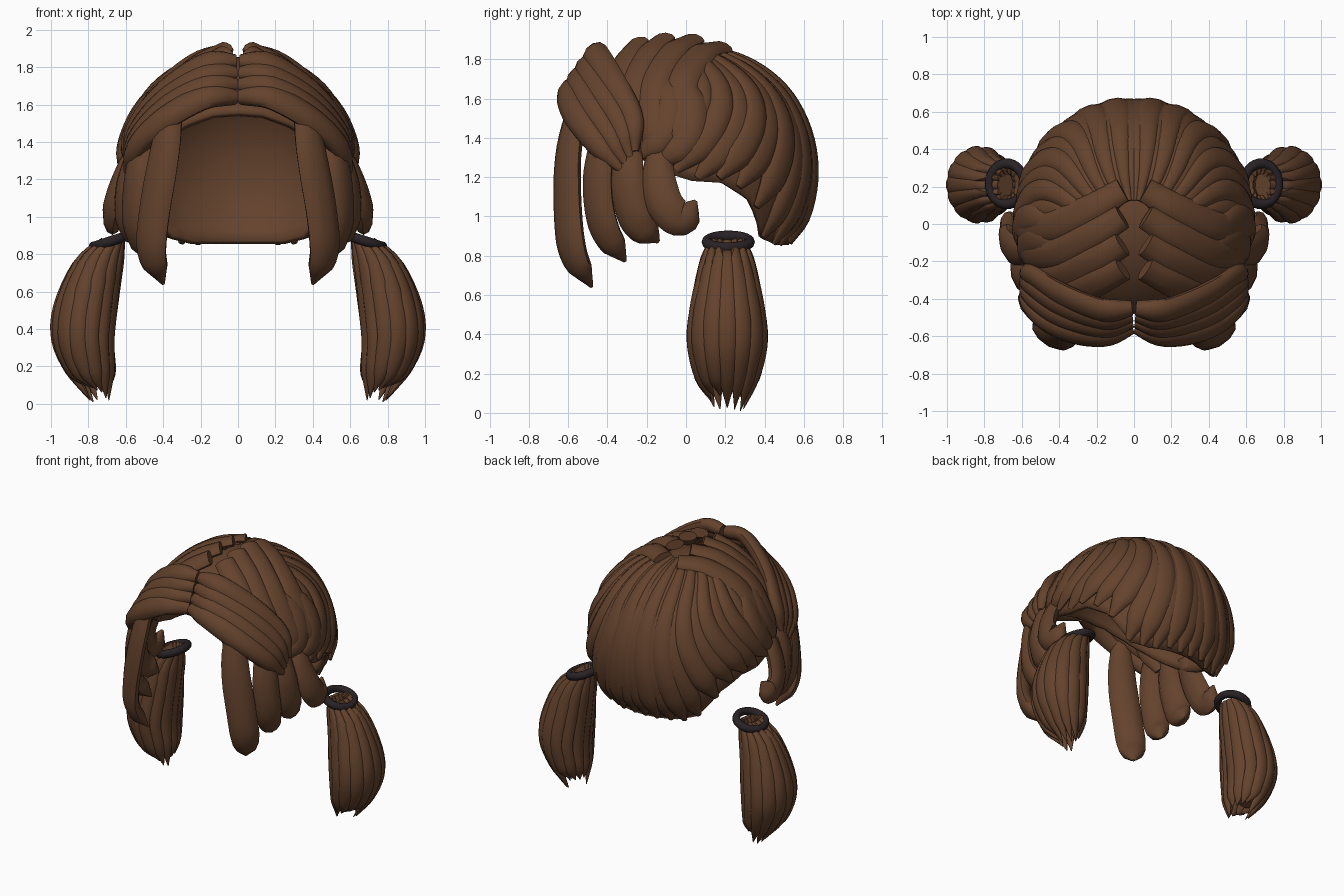
import bpy, bmesh, random
from math import sin, cos, pi, radians, acos
from mathutils import Vector as V

random.seed(4)
if "Cube" in bpy.data.objects:
    bpy.data.objects.remove(bpy.data.objects["Cube"])

HEAD = V((0, 0.03, 1.22))
RADII = V((0.615, 0.61, 0.64))


def material(name, rgb):
    m = bpy.data.materials.new(name)
    m.use_nodes = True
    m.diffuse_color = (*rgb, 1)
    b = m.node_tree.nodes["Principled BSDF"]
    b.inputs["Base Color"].default_value = (*rgb, 1)
    b.inputs["Roughness"].default_value = 0.7
    return m


BROWN = material("hair brown", (0.127, 0.055, 0.026))
DARK = material("band dark", (0.022, 0.016, 0.019))


def lerp_list(vals, u):
    f = min(max(u, 0), 1) * (len(vals) - 1)
    i = min(int(f), len(vals) - 2)
    return vals[i] + (vals[i + 1] - vals[i]) * (f - i)


def spline(pts, n):
    """Smooth path through the points."""
    p = [V(q) for q in pts]
    p = [2 * p[0] - p[1]] + p + [2 * p[-1] - p[-2]]
    out = []
    for k in range(n + 1):
        f = k / n * (len(p) - 3)
        i = min(int(f), len(p) - 4)
        t = f - i
        a, b, c, d = p[i:i + 4]
        out.append(0.5 * (2 * b + (c - a) * t + (2 * a - 5 * b + 4 * c - d) * t * t
                          + (3 * b - a - 3 * c + d) * t ** 3))
    return out


def from_head(p):
    return p - HEAD


def lock(bm, pts, w, t, taper, out=from_head, n=20, sides=10):
    """Flattened tapered strand, its flat side facing along out(p)."""
    path = spline(pts, n)
    rings = []
    for k, p in enumerate(path):
        tan = (path[min(k + 1, n)] - path[max(k - 1, 0)]).normalized()
        side = tan.cross(out(p)).normalized()
        up = side.cross(tan)
        s = lerp_list(taper, k / n)
        th = min(1, s * 1.3)
        rings.append([bm.verts.new(p + side * w * s * cos(a) + up * t * th * sin(a))
                      for a in (2 * pi * j / sides for j in range(sides))])
    for r, q in zip(rings, rings[1:]):
        for j in range(sides):
            bm.faces.new((r[j], r[(j + 1) % sides], q[(j + 1) % sides], q[j]))
    bm.faces.new(rings[0])
    bm.faces.new(rings[-1])


def finish(name, bm, mirror=True):
    bmesh.ops.recalc_face_normals(bm, faces=bm.faces)
    me = bpy.data.meshes.new(name)
    bm.to_mesh(me)
    bm.free()
    ob = bpy.data.objects.new(name, me)
    bpy.context.collection.objects.link(ob)
    me.materials.append(BROWN)
    style(ob, mirror)
    return ob


def style(ob, mirror):
    bpy.ops.object.select_all(action="DESELECT")
    ob.select_set(True)
    bpy.context.view_layer.objects.active = ob
    bpy.ops.object.shade_smooth_by_angle(angle=radians(50))
    if mirror:
        ob.modifiers.new("mirror", "MIRROR").use_mirror_merge = False


def on_head(az, theta, s=1.0):
    """Point on the head; azimuth 0 is the front, theta is from the crown."""
    return HEAD + s * V((RADII.x * sin(theta) * sin(az),
                         -RADII.y * sin(theta) * cos(az), RADII.z * cos(theta)))


def push_out(p, s):
    d = V(p) - HEAD
    norm = V((d.x / RADII.x, d.y / RADII.y, d.z / RADII.z)).length
    return HEAD + d * (s / norm)


def hairline(az):
    """Lowest theta of the cap, every 15 degrees from front to back."""
    a = abs((az + pi) % (2 * pi) - pi)
    z = lerp_list([1.56, 1.55, 1.5, 1.42, 1.32, 1.23, 1.18, 1.17, 1.08,
                   0.88, 0.85, 0.85, 0.85], a / pi)
    return acos((z - HEAD.z) / RADII.z)


# Smooth scalp shell under the strands
bm = bmesh.new()
COLS, ROWS = 72, 18
top = bm.verts.new(on_head(0, 0, 0.99))
grid = [[bm.verts.new(on_head(2 * pi * c / COLS,
                              hairline(2 * pi * c / COLS) * r / ROWS, 0.99))
         for c in range(COLS)] for r in range(1, ROWS + 1)]
for c in range(COLS):
    d = (c + 1) % COLS
    bm.faces.new((top, grid[0][c], grid[0][d]))
    for a, b in zip(grid, grid[1:]):
        bm.faces.new((a[c], b[c], b[d], a[d]))
scalp = finish("scalp_shell", bm, mirror=False)
solid = scalp.modifiers.new("thickness", "SOLIDIFY")
solid.thickness = 0.035
solid.offset = -1

# Strands combed from the crown, bowed backward over the sides
bm = bmesh.new()
COUNT = 11
for i in range(COUNT):
    az = radians(72 + 103 * i / (COUNT - 1))
    end = hairline(az) + random.uniform(-0.05, 0.01)
    swing = radians(26) * max(0, sin(az))
    pts, taper = [], []
    for k in range(9):
        u = k / 8
        th = 0.16 + (end - 0.16) * u
        pts.append(on_head(az + swing * sin(pi * u), th, 0.995 + 0.016 * (i % 2)))
        taper.append(max(0.12, sin(th)) * (1, 0.25)[k == 8])
    lock(bm, pts, 0.08, 0.036, taper, n=26)
finish("back_strands", bm)

# Overlapping crown strands, laid in a herringbone along the parting
bm = bmesh.new()
for i in range(4):
    f = i / 3
    y, z = -0.25 + 0.43 * f, 1.9 - 0.05 * f
    raw = [(0.06, y, z), (0.22, y - 0.1, z - 0.05), (0.4, y - 0.19, z - 0.2),
           (0.53, y - 0.2, z - 0.4), (0.59, y - 0.23 + 0.08 * (1 - f), 1.32)]
    start = 1.13 - 0.1 * f
    pts = [push_out(p, start + (1.02 - start) * k / 4) for k, p in enumerate(raw)]
    lock(bm, pts, 0.084, 0.034, [0.8, 0.9, 1, 1, 0.9, 0.35])
finish("crown_strands", bm)

# Swept fringe, a fan of strands from the parting to the temple
bm = bmesh.new()
for i in range(4):
    f = i / 3
    lock(bm, [(0.01, -0.55 + 0.1 * f, 1.64 + 0.19 * f),
              (0.17, -0.6 + 0.14 * f, 1.64 + 0.18 * f),
              (0.38, -0.57 + 0.19 * f, 1.53 + 0.155 * f),
              (0.53, -0.47 + 0.19 * f, 1.39 + 0.12 * f),
              (0.595, -0.33 + 0.07 * f, 1.24 + 0.09 * f)],
         0.068, 0.048, [0.6, 1, 1.1, 1.1, 1, 0.9, 0.3])
finish("fringe", bm)

# Curls that sweep forward behind the fringe, over the roots of the side locks
bm = bmesh.new()
for dy, dz in ((0, 0), (0.12, -0.04)):
    raw = [(0.44, -0.12 + dy, 1.72 + dz), (0.54, -0.09 + dy, 1.57 + dz),
           (0.6, -0.13 + dy, 1.42 + dz), (0.6, -0.27 + dy, 1.3 + dz)]
    lock(bm, [push_out(p, 1.02) for p in raw],
         0.085, 0.04, [0.5, 0.9, 1, 1, 0.85, 0.15])
finish("temple_curls", bm)

# Hanging face and side locks, the last one hooked at its tip
bm = bmesh.new()
hang = [0.6, 0.9, 1, 1, 1, 0.85, 0.1]
for pts, w in (
        ([(0.35, -0.55, 1.58), (0.4, -0.6, 1.3), (0.45, -0.6, 1.0),
          (0.46, -0.57, 0.8), (0.4, -0.48, 0.64)], 0.1),
        ([(0.5, -0.4, 1.48), (0.54, -0.45, 1.2), (0.55, -0.42, 0.95),
          (0.49, -0.31, 0.77)], 0.09),
        ([(0.53, -0.28, 1.38), (0.59, -0.3, 1.17), (0.6, -0.25, 0.98),
          (0.55, -0.14, 0.87)], 0.095),
        ([(0.56, -0.14, 1.34), (0.63, -0.14, 1.18), (0.67, -0.1, 1.05),
          (0.67, -0.02, 0.99), (0.65, 0.05, 1.08)], 0.095)):
    lock(bm, pts, w, 0.05, hang, out=lambda p: V((p.x, p.y, 0)))
finish("side_locks", bm)

# Pigtails: rows of centre x, height, half width, half depth
TAIL = [(0.67, 0.87, 0.05, 0.075), (0.75, 0.74, 0.11, 0.12),
        (0.815, 0.52, 0.145, 0.165), (0.83, 0.34, 0.14, 0.175),
        (0.79, 0.18, 0.11, 0.14), (0.74, 0.03, 0.055, 0.085)]
TAIL_Y = 0.21
bm = bmesh.new()
lock(bm, [(x, TAIL_Y, z - 0.03) for x, z, _, _ in TAIL[:5]], 0.15, 0.13,
     [0.4, 0.75, 1, 0.95, 0.3], out=lambda p: V((1, 0, 0)), sides=16)
STRANDS = 14
for i in range(STRANDS):
    a = 2 * pi * i / STRANDS
    tip = random.uniform(-0.03, 0.07)
    pts = [(x + rx * cos(a), TAIL_Y + ry * sin(a), z + (tip if k == 5 else 0))
           for k, (x, z, rx, ry) in enumerate(TAIL)]
    lock(bm, pts, 0.056, 0.03, [0.45, 0.75, 0.95, 1, 0.95, 0.7, 0.05],
         out=lambda p: V((p.x - 0.78, p.y - TAIL_Y, 0.01)))
finish("pigtail", bm)

# Dark hair ties
bpy.ops.mesh.primitive_torus_add(major_segments=32, minor_segments=10,
                                 major_radius=0.108, minor_radius=0.028,
                                 location=(0.68, 0.215, 0.87),
                                 rotation=(0, radians(18), 0))
tie = bpy.context.object
tie.name = "hair_tie"
tie.scale = (0.9, 1, 1)
bpy.ops.object.transform_apply(location=True, rotation=True, scale=True)
tie.data.materials.append(DARK)
style(tie, True)
